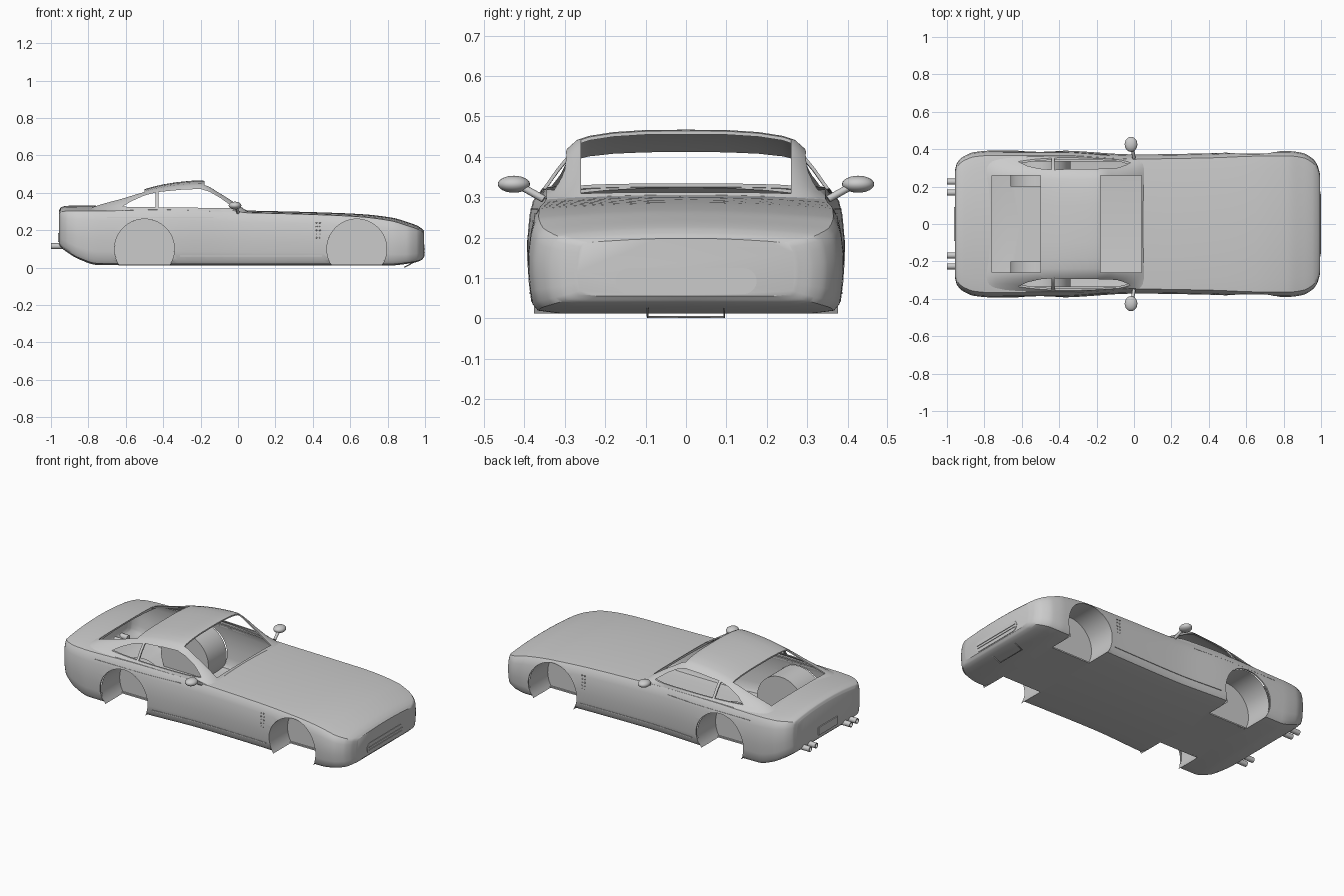
import bpy, bmesh, math
from mathutils import Vector

if "Cube" in bpy.data.objects:
    bpy.data.objects.remove(bpy.data.objects["Cube"])

# body stations: x, half width, shoulder z, crown height, bottom z
BODY = [(-.957, .29, .285, .02, .125), (-.947, .325, .298, .025, .11), (-.91, .362, .303, .028, .08),
        (-.85, .385, .303, .029, .045), (-.75, .393, .303, .029, .014), (-.4, .393, .31, .015, .012),
        (0, .372, .295, .012, .012), (.4, .378, .284, .013, .012), (.65, .388, .272, .015, .012),
        (.82, .39, .25, .018, .012), (.90, .38, .226, .02, .02), (.955, .35, .208, .018, .03),
        (.98, .315, .196, .015, .04), (.994, .27, .186, .012, .055)]
# half cross-section: width fraction, height fraction
SECTION = [(0, 0), (.8, 0), (.94, .03), (.975, .1), (.99, .25), (1, .45), (1, .62), (.985, .82), (.965, .93), (.935, 1)]
CROWN = [(.88, .15), (.75, .4), (.5, .75), (.25, .94), (0, 1)]
# roof centre line: x, z
ROOF = [(-.8, .316), (-.74, .342), (-.62, .379), (-.5, .42), (-.4, .445), (-.3, .46), (-.2, .467), (-.18, .464),
        (-.1, .415), (0, .343), (.06, .296)]
ROOF_SECTION = [(0, 1), (.1, .995), (.18, .965), (.24, .91), (.27, .85), (.295, .72), (.32, .5), (.345, .24)]


def interp(table, x):
    """Monotone cubic interpolation of table columns at x."""
    n = len(table)
    x = min(max(x, table[0][0]), table[-1][0])
    i = max(k for k in range(n - 1) if table[k][0] <= x)
    x0, x1 = table[i][0], table[i + 1][0]
    h, t = x1 - x0, (x - x0) / (x1 - x0)
    out = []
    for c in range(1, len(table[0])):
        def sec(k):
            return (table[k + 1][c] - table[k][c]) / (table[k + 1][0] - table[k][0])

        def slope(k):
            if k == 0 or k == n - 1:
                return sec(min(k, n - 2))
            a, b = sec(k - 1), sec(k)
            return 2 * a * b / (a + b) if a * b > 0 else 0
        a, b = table[i][c], table[i + 1][c]
        out.append((2*t**3 - 3*t*t + 1)*a + (t**3 - 2*t*t + t)*h*slope(i)
                   + (3*t*t - 2*t**3)*b + (t**3 - t*t)*h*slope(i + 1))
    return out


def stations(table, sub):
    xs = []
    for a, b in zip(table, table[1:]):
        xs += [a[0] + (b[0] - a[0]) * k / sub for k in range(sub)]
    return xs + [table[-1][0]]


def obj(name, bm, up=False):
    bmesh.ops.recalc_face_normals(bm, faces=bm.faces)
    if up and sum(f.normal.z * f.calc_area() for f in bm.faces) < 0:
        bmesh.ops.reverse_faces(bm, faces=bm.faces)
    me = bpy.data.meshes.new(name)
    bm.to_mesh(me)
    bm.free()
    o = bpy.data.objects.new(name, me)
    bpy.context.collection.objects.link(o)
    return o


def activate(o):
    bpy.ops.object.select_all(action='DESELECT')
    o.select_set(True)
    bpy.context.view_layer.objects.active = o


def smooth(o, deg=35):
    activate(o)
    bpy.ops.object.shade_smooth_by_angle(angle=math.radians(deg))


def loft(name, rings, closed, up=False):
    bm = bmesh.new()
    vs = [[bm.verts.new(p) for p in r] for r in rings]
    n = len(rings[0])
    for a, b in zip(vs, vs[1:]):
        for k in range(n if closed else n - 1):
            bm.faces.new((a[k], a[(k + 1) % n], b[(k + 1) % n], b[k]))
    if closed:
        bm.faces.new(vs[0])
        bm.faces.new(vs[-1])
    return obj(name, bm, up)


def prism(name, pts, axis, a, b):
    """Extrude a polygon along an axis from a to b."""
    place = {'x': lambda p, d: (d, p[0], p[1]), 'y': lambda p, d: (p[0], d, p[1]), 'z': lambda p, d: (p[0], p[1], d)}[axis]
    return loft(name, [[place(p, d) for p in pts] for d in (a, b)], True)


def rect(x0, x1, y0, y1):
    return [(x0, y0), (x1, y0), (x1, y1), (x0, y1)]


def circle(cx, cz, r, n=64):
    return [(cx + r*math.cos(2*math.pi*k/n), cz + r*math.sin(2*math.pi*k/n)) for k in range(n)]


def hollow_and_cut(o, thickness, cutters):
    activate(o)
    m = o.modifiers.new('shell', 'SOLIDIFY')
    m.thickness, m.offset = thickness, -1
    bpy.ops.object.modifier_apply(modifier=m.name)
    for c in cutters:
        c.hide_render = True
        m = o.modifiers.new('cut', 'BOOLEAN')
        m.operation, m.solver, m.object = 'DIFFERENCE', 'EXACT', c
        bpy.ops.object.modifier_apply(modifier=m.name)
        bpy.data.objects.remove(c)


# lower body: hollow shell with wheel arches and cabin opening
rings = []
for x in stations(BODY, 5):
    w, zs, c, zb = interp(BODY, x)
    half = [(f*w, zb + g*(zs - zb)) for f, g in SECTION] + [(f*w, zs + g*c) for f, g in CROWN]
    rings.append([(x, y, z) for y, z in half] + [(x, -y, z) for y, z in half[-2:0:-1]])
body = loft('body_shell', rings, True)
WHEELS = (-.5, .635)
cuts = [prism('arch_cutter', circle(wx, .1, .16), 'y', s*.21, s*.6) for wx in WHEELS for s in (-1, 1)]
cuts.append(prism('cabin_cutter', rect(-.762, .04, -.335, .335), 'z', .2, .6))
hollow_and_cut(body, .008, cuts)
smooth(body)

# wheel wells
for wx in WHEELS:
    for s in (-1, 1):
        arc = [-.58 + (math.pi + 1.16)*k/40 for k in range(41)]
        bm = bmesh.new()
        r = [[bm.verts.new((wx + .16*math.cos(a), s*y, .1 + .16*math.sin(a))) for a in arc] for y in (.2, .376)]
        bm.faces.new(r[0])
        for k in range(40):
            bm.faces.new((r[0][k], r[0][k+1], r[1][k+1], r[1][k]))
        smooth(obj('wheel_well', bm))

# cabin roof and pillars with window openings
rings = []
for x in stations(ROOF, 4):
    w, zs, c, zb = interp(BODY, x)
    base, top = zs - .008, interp(ROOF, x)[0]
    half = [(y, base + f*(top - base)) for y, f in ROOF_SECTION] + [(.94*w, base)]
    rings.append([(x, -y, z) for y, z in half[:0:-1]] + [(x, y, z) for y, z in half])
roof = loft('roof_and_pillars', rings, False, up=True)
quarter = [(-.62, .326), (-.44, .324), (-.44, .402), (-.5, .386), (-.57, .355)]
door = [(-.425, .323), (-.425, .405), (-.3, .417), (-.2, .421), (-.15, .405), (-.09, .37), (-.02, .318)]
hollow_and_cut(roof, .008, [
    prism('windscreen_cutter', rect(-.18, .04, -.26, .26), 'z', .2, .6),
    prism('rear_window_cutter', rect(-.76, -.5, -.26, .26), 'z', .2, .6),
    prism('quarter_window_cutter', quarter, 'y', -.6, .6),
    prism('door_window_cutter', door, 'y', -.6, .6)])
smooth(roof)


# side trim strips following the body width
def trim(name, x0, x1, frac, z, h):
    xs = [x0 + (x1 - x0)*k/24 for k in range(25)]
    for s in (-1, 1):
        edge = [(x, s*(interp(BODY, x)[0]*frac + .001)) for x in xs]
        prism(name, edge + [(x, y - s*.01) for x, y in reversed(edge)], 'z', z, z + h)


trim('sill_strip', -.31, .45, .99, .06, .005)
trim('shoulder_crease', -.7, -.13, .976, .268, .004)


def ball(name, loc, size, seg=24):
    bm = bmesh.new()
    bmesh.ops.create_uvsphere(bm, u_segments=seg, v_segments=seg // 2, radius=1)
    bmesh.ops.scale(bm, vec=Vector(size), verts=bm.verts)
    bmesh.ops.translate(bm, vec=Vector(loc), verts=bm.verts)
    smooth(obj(name, bm), 60)


def rod(name, pts, r):
    cu = bpy.data.curves.new(name, 'CURVE')
    cu.dimensions, cu.bevel_depth, cu.bevel_resolution = '3D', r, 2
    sp = cu.splines.new('POLY')
    sp.points.add(len(pts) - 1)
    for q, p in zip(sp.points, pts):
        q.co = (*p, 1)
    cu.use_fill_caps = True
    bpy.context.collection.objects.link(bpy.data.objects.new(name, cu))


for s in (-1, 1):
    # door mirrors
    ball('mirror', (-.016, s*.426, .332), (.034, .04, .021))
    rod('mirror_stalk', [(0, s*.352, .295), (-.008, s*.4, .322)], .009)
    # exhaust pipes, hollow at the end
    for y in (.168, .226):
        rg = [[(x, s*p[0], p[1]) for p in circle(y, .115, r, 24)]
              for x, r in ((-.9, .016), (-1, .016), (-1, .012), (-.96, .012))]
        smooth(loft('exhaust_pipe', rg, True))
    # fender vent dots
    for k in range(5):
        for j in range(2):
            ball('vent_dot', (.42 + .018*j, s*.3775, .16 + .02*k), (.005, .003, .004), 8)
    # headlight slits and lower lamps
    prism('headlight_slit', [(.99, s*.18), (.984, s*.27), (.965, s*.31), (.94, s*.31), (.96, s*.18)], 'z', .178, .184)
    prism('lower_lamp', [(.98, s*.25), (.965, s*.31), (.93, s*.31), (.94, s*.25)], 'z', .045, .065)

# front grille slot with bars
slot = [(sy*.143 + .032*math.cos(a), .092 + .032*math.sin(a)) for sy, a0 in ((1, -.5), (-1, .5))
        for a in [(a0 + k/10)*math.pi for k in range(11)]]
prism('grille_slot', slot, 'x', .98, .9965)
for z in (.083, .1):
    prism('grille_bar', rect(-.16, .16, z - .002, z + .002), 'x', .985, 1)

# front plate frame under the nose, rear plate
rod('front_plate_frame', [(.985, -.095, .052), (.89, -.095, .003), (.89, .095, .003), (.985, .095, .052), (.985, -.095, .052)], .003)
prism('rear_plate', rect(-.09, .09, .138, .186), 'x', -.963, -.95)
